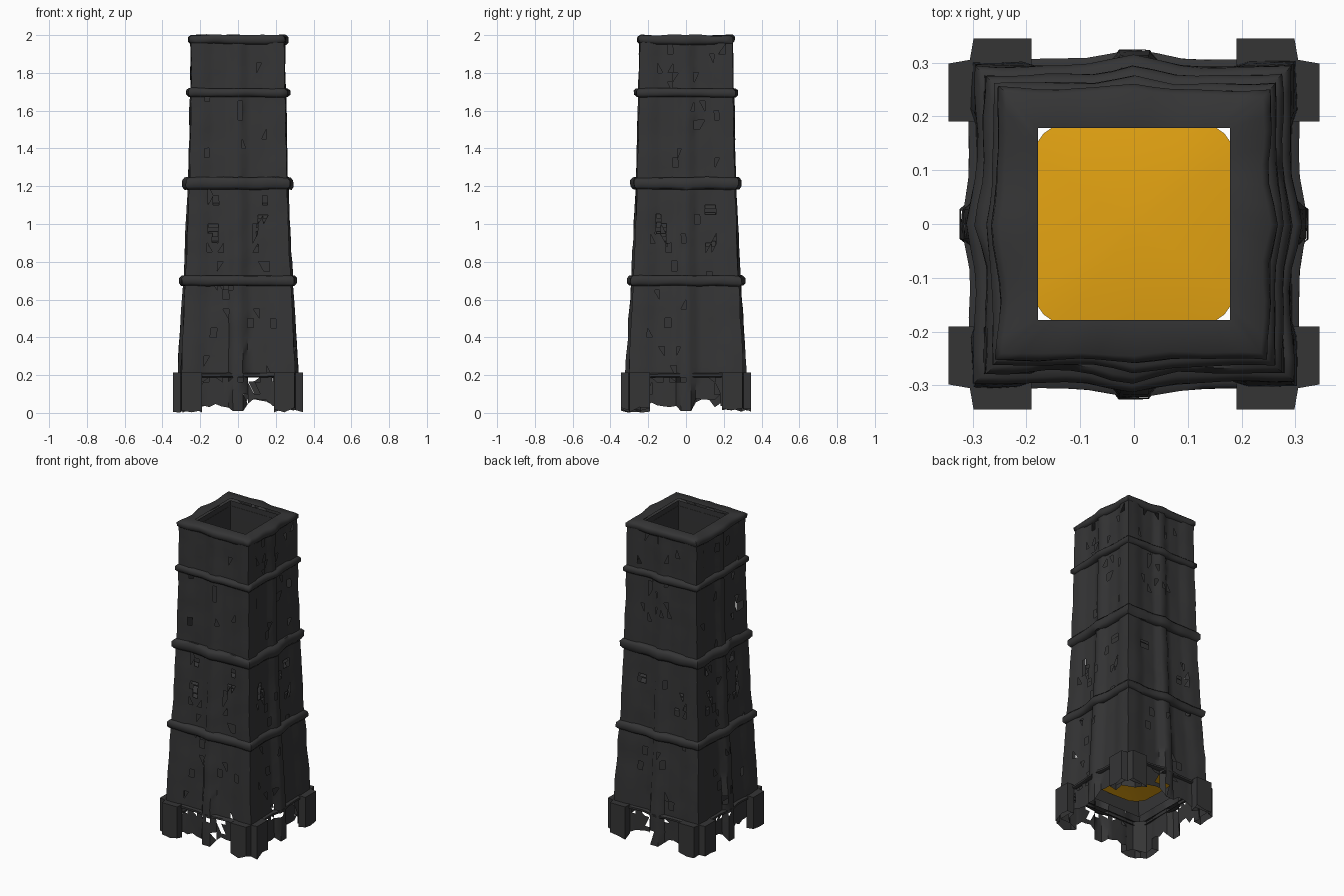
import bpy, bmesh, math, random
from mathutils import Vector, noise

if "Cube" in bpy.data.objects:
    bpy.data.objects.remove(bpy.data.objects["Cube"])

random.seed(4)


def material(name, rgb):
    m = bpy.data.materials.new(name)
    m.diffuse_color = (*rgb, 1)
    m.use_nodes = True
    m.node_tree.nodes["Principled BSDF"].inputs["Base Color"].default_value = m.diffuse_color
    return m


STONE = material("dark stone", (0.035, 0.035, 0.036))
GOLD = material("golden floor", (0.78, 0.37, 0.006))


def finish(bm, name, mat, angle=35):
    bmesh.ops.recalc_face_normals(bm, faces=bm.faces)
    me = bpy.data.meshes.new(name)
    bm.to_mesh(me)
    bm.free()
    me.materials.append(mat)
    ob = bpy.data.objects.new(name, me)
    bpy.context.collection.objects.link(ob)
    bpy.ops.object.select_all(action='DESELECT')
    ob.select_set(True)
    bpy.context.view_layer.objects.active = ob
    bpy.ops.object.shade_smooth_by_angle(angle=math.radians(angle))
    return ob


def half_width(z, pts=((0, .304), (.2, .303), (.7, .278), (1.2, .259), (1.68, .249), (2, .246))):
    for (a, ha), (b, hb) in zip(pts, pts[1:]):
        if z <= b:
            return ha + (hb - ha) * (z - a) / (b - a)
    return pts[-1][1]


def rough(v, amount):
    return v + noise.noise_vector(v * 9) * amount


def turn(x, y, k):
    for _ in range(k):
        x, y = -y, x
    return x, y


def loft(bm, rings):
    loops = [[bm.verts.new(p) for p in r] for r in rings]
    n = len(loops[0])
    for a, b in zip(loops, loops[1:]):
        for i in range(n):
            bm.faces.new((a[i], a[(i + 1) % n], b[(i + 1) % n], b[i]))
    return loops


# Shaft: square section with corner piers, recessed panels and a raised centre pilaster
HALF = [(0, 'c'), (.09, 'c'), (.17, 'p'), (.28, 'p'), (.39, 'p'), (.5, 'p'), (.6, 'p'),
        (.70, 'e'), (.85, 'e')]
SIDE = [(-1, 'e')] + [(-t, p) for t, p in reversed(HALF[1:])] + HALF


def section(z, depth, jag=False):
    h = half_width(z)
    pilaster = .021 - .012 * min(z, 1.25) if z < 1.7 else .004
    push = {'c': pilaster, 'p': -depth, 'e': 0}
    pts = []
    for k in range(4):
        for t, kind in SIDE:
            zz = z + (random.uniform(-.01, .045) if jag and .1 < abs(t) < .65 else 0)
            zz -= .025 if jag and abs(t) < .1 else 0
            x, y = turn(t * h, -h - push[kind], k)
            pts.append(rough(Vector((x, y, zz)), 0 if jag else .005))
    return pts


levels = [.035, .10, .165, .19] + [.2 + .05 * i for i in range(1, 36)] + [1.985]
bm = bmesh.new()
loft(bm, [section(z, .010, i == 0) for i, z in enumerate(levels)])
# weathered holes: triangles broken out of the recessed panels
torn = []
for f in list(bm.faces):
    c = f.calc_center_median()
    m = min(abs(c.x), abs(c.y))
    louvre = .85 < c.z < 1.14 and .09 < m < .16
    low = .165 < c.z < .19 and m < .19
    if m < .2 and (louvre and random.random() < .4 or low and random.random() < .7
                   or random.random() < .08):
        torn.append(f)
tris = bmesh.ops.triangulate(bm, faces=torn)["faces"]
bmesh.ops.delete(bm, geom=[f for f in tris if random.random() < .5], context='FACES')
finish(bm, "tower_shaft", STONE, 50)


# Inner lining, open top and bottom
def square(h, z, n=8, bulge=0):
    pts = []
    for k in range(4):
        for i in range(n):
            t = -1 + 2 * i / n
            out = bulge * max(0, 1 - abs(t) / .32)
            x, y = turn(h * t, -h - out, k)
            pts.append(Vector((x, y, z)))
    return pts


bm = bmesh.new()
loft(bm, [square(h, z) for h, z in ((.225, .21), (.21, .7), (.195, 1.2), (.183, 1.7), (.179, 1.985))])
finish(bm, "inner_lining", STONE)


# Rounded string courses that wrap the tower and swell over the centre pilasters
def band(name, z, outer, inner, tall, wobble=.008, bulge=.02):
    prof = [(inner, -1), (outer - .012, -1), (outer, -.5), (outer, .5), (outer - .012, 1), (inner, 1)]
    bm = bmesh.new()
    loft(bm, [[rough(p, wobble) for p in square(h, z + s * tall, 14, bulge)] if h > inner
              else square(h, z + s * tall, 14) for h, s in prof])
    finish(bm, name, STONE, 60)


band("lower_band", .70, .294, .265, .027)
band("middle_band", 1.215, .276, .245, .032, .008, .018)
band("upper_band", 1.695, .262, .235, .023, .008, .014)
band("base_ledge", .20, .306, .285, .012, .004, .018)
band("top_rim", 1.975, .252, .178, .024, .010, .010)


# Footing blocks: notched angle buttresses at the corners, ragged below
def prism(bm, outline, z0, z1, jag=0):
    low = [bm.verts.new((x, y, z0 + random.uniform(0, jag))) for x, y in outline]
    top = [bm.verts.new((x, y, z1)) for x, y in outline]
    n = len(low)
    for i in range(n):
        bm.faces.new((low[i], low[(i + 1) % n], top[(i + 1) % n], top[i]))
    bm.faces.new(top)


FOOT = [(.19, -.345), (.245, -.345), (.298, -.345), (.305, -.305), (.345, -.298), (.345, -.245),
        (.345, -.19), (.295, -.19), (.295, -.24), (.24, -.295), (.19, -.295)]
bm = bmesh.new()
for k in range(4):
    prism(bm, [turn(x, y, k) for x, y in FOOT], 0, .215, .03)
finish(bm, "corner_footings", STONE)

# Louvre slats in the middle stage openings
bm = bmesh.new()
for k in range(4):
    for sx in (-1, 1):
        for i in range(5):
            z = .88 + i * .05
            y = -half_width(z) + .014
            q = [(sx * .125 - .03, y, z), (sx * .125 + .03, y, z),
                 (sx * .125 + .03, y + .03, z + .03), (sx * .125 - .03, y + .03, z + .03)]
            bm.faces.new([bm.verts.new((*turn(a, b, k), c)) for a, b, c in q])
finish(bm, "louvre_slats", STONE)

# Golden floor: gently domed square with clipped corners
bm = bmesh.new()
rings = []
for s, z in ((1, .268), (.75, .275), (.4, .28), (.1, .282)):
    rings.append([Vector((*[s * c for c in turn(x, y, k)], z)) for k in range(4)
                  for x, y in ((-.13, -.195), (0, -.2), (.13, -.195), (.168, -.168))])
loops = loft(bm, rings)
bm.faces.new(loops[-1])
finish(bm, "inner_floor", GOLD, 60)
